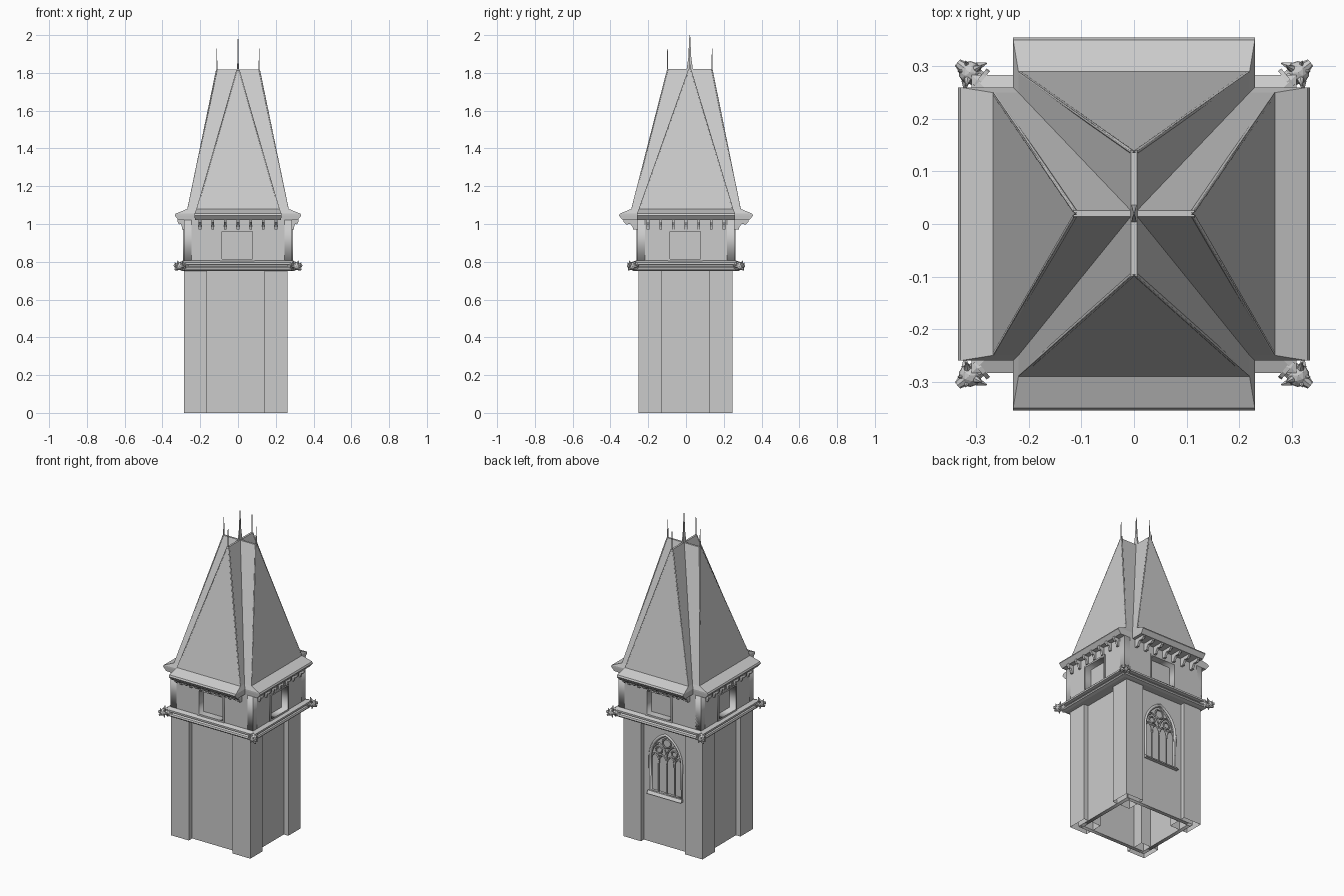
import bpy, bmesh, math
from mathutils import Matrix, Vector

if "Cube" in bpy.data.objects:
    bpy.data.objects.remove(bpy.data.objects["Cube"])

T, R = Matrix.Translation, Matrix.Rotation


def mesh_obj(name, bm, normals=True):
    if normals:
        bmesh.ops.recalc_face_normals(bm, faces=bm.faces)
    me = bpy.data.meshes.new(name)
    bm.to_mesh(me)
    bm.free()
    ob = bpy.data.objects.new(name, me)
    bpy.context.collection.objects.link(ob)
    return ob


def loft(bm, rings, caps=True):
    """Stack of rectangles (half x, half y, z, centre x, centre y)."""
    loops = []
    for hx, hy, z, cx, cy in rings:
        loops.append([bm.verts.new((cx + sx * hx, cy + sy * hy, z))
                      for sx, sy in ((-1, -1), (1, -1), (1, 1), (-1, 1))])
    for a, b in zip(loops, loops[1:]):
        for i in range(4):
            j = (i + 1) % 4
            bm.faces.new((a[i], a[j], b[j], b[i]))
    if caps:
        bm.faces.new(loops[0][::-1])
        bm.faces.new(loops[-1])


def curve_obj(name, lines, matrix, extrude=0, bevel=0, flat=True):
    """Poly lines (pts, cyclic) as a filled plate with holes or as square bars."""
    cu = bpy.data.curves.new(name, 'CURVE')
    cu.dimensions = '2D' if flat else '3D'
    cu.fill_mode = 'BOTH' if flat else 'FULL'
    cu.extrude, cu.bevel_depth, cu.bevel_resolution = extrude, bevel, 0
    for pts, cyc in lines:
        sp = cu.splines.new('POLY')
        sp.points.add(len(pts) - 1)
        for p, q in zip(sp.points, pts):
            p.co = (*q, 1) if len(q) == 3 else (*q, 0, 1)
        sp.use_cyclic_u = cyc
    ob = bpy.data.objects.new(name, cu)
    bpy.context.collection.objects.link(ob)
    ob.matrix_world = matrix
    bpy.ops.object.select_all(action='DESELECT')
    ob.select_set(True)
    bpy.context.view_layer.objects.active = ob
    bpy.ops.object.convert(target='MESH')
    return bpy.context.object


def rect(x0, x1, z0, z1):
    return [(x0, z0), (x1, z0), (x1, z1), (x0, z1)]


def arch(cx, w, base, spring, apex, n=8):
    """Pointed arch outline from lower right over the apex to lower left."""
    rise = apex - spring
    r = (w * w + rise * rise) / (2 * w)
    end = math.atan2(rise, r - w)
    half = [(w - r + r * math.cos(end * i / n), spring + r * math.sin(end * i / n)) for i in range(n + 1)]
    pts = [(w, base)] + half + [(-x, z) for x, z in half[-2::-1]] + [(-w, base)]
    return [(cx + x, z) for x, z in pts]


def face_matrix(k, d, cx=0, cy=0):
    """Plane on side k (front, right, back, left) at distance d."""
    return T((cx, cy, 0)) @ R(k * math.pi / 2, 4, 'Z') @ T((0, -d, 0)) @ R(math.pi / 2, 4, 'X')


# corner piers of the lower storey (open underneath)
bm = bmesh.new()
for cx in (-.225, .2):
    for cy in (-.19, .185):
        loft(bm, [(.061, .061, 0, cx, cy), (.061, .061, .755, cx, cy)], caps=False)
mesh_obj("corner_piers", bm)

# recessed lower walls; the back one has the arched opening
HX, HY, CX = .2725, .2475, -.0125
for k in range(4):
    w, d = (HX, HY) if k % 2 == 0 else (HY, HX)
    lines = [(rect(-w + .035, w - .035, 0, .755), True)]
    if k == 2:
        lines.append((arch(0, .108, .32, .53, .69), True))
    curve_obj("lower_wall", lines, face_matrix(k, d - .042, CX), extrude=.012)

# tracery window in the back wall
wm = face_matrix(2, HY - .032, CX)
curve_obj("window_glass", [(arch(0, .112, .315, .53, .695), True)], face_matrix(2, HY - .052, CX))
curve_obj("window_frame", [(arch(0, .11, .318, .53, .692), True)], wm, bevel=.01, flat=False)
bars = [([(x, .32), (x, .55)], False) for x in (-.054, 0, .054)]
bars += [(arch(x, .026, .5, .515, .555, 5), False) for x in (-.081, -.027, .027, .081)]
bars += [(arch(x, .052, .53, .545, .625, 6), False) for x in (-.052, .052)]
for x, z, r in ((-.053, .58, .02), (.053, .58, .02), (0, .635, .028)):
    bars.append(([(x + r * math.cos(a * math.pi / 6), z + r * math.sin(a * math.pi / 6)) for a in range(12)], True))
curve_obj("window_tracery", bars, T((0, -.008, 0)) @ wm, bevel=.005, flat=False)
bm = bmesh.new()
loft(bm, [(.118, .016, .305, CX, .222), (.118, .008, .322, CX, .218)])
mesh_obj("window_sill", bm)

# moulded string course
bm = bmesh.new()
loft(bm, [(.285 + o, .26 + o, z, 0, 0) for o, z in
          ((0, .75), (.018, .755), (.022, .762), (.018, .771), (.006, .776),
           (.006, .782), (.024, .786), (.024, .797), (0, .806))])
mesh_obj("string_course", bm)

# upper storey walls with square openings, frames and recessed panels
UX, UY = .285, .258
for k in range(4):
    w, d = (UX, UY) if k % 2 == 0 else (UY, UX)
    c = -.004
    hole = rect(c - .082, c + .082, .815, .96)
    curve_obj("upper_wall", [(rect(-w, w, .80, 1.03), True), (hole, True)], face_matrix(k, d - .02), extrude=.02)
    curve_obj("opening_frame", [(rect(c - .092, c + .092, .805, .97), True), (hole, True)],
              face_matrix(k, d), extrude=.005)
    curve_obj("opening_panel", [(rect(c - .09, c + .09, .81, .97), True)], face_matrix(k, d - .041))

# curved corbels under the eaves
for k in range(4):
    d, reach = (UY, .072) if k % 2 == 0 else (UX, .034)
    bm = bmesh.new()
    prof = [(-.005, 1.025), (reach, 1.025), (reach, 1.01), (reach * .8, .998), (reach * .5, 1.0),
            (reach * .35, .985), (reach * .3, .972), (-.005, .97)]
    pts = []
    for i in range(-3, 4):
        f = [bm.verts.new((i * .067 - .007, -d - a, z)) for a, z in prof]
        face = bm.faces.new(f)
        ext = bmesh.ops.extrude_face_region(bm, geom=[face])['geom']
        bmesh.ops.translate(bm, vec=(.014, 0, 0), verts=[g for g in ext if isinstance(g, bmesh.types.BMVert)])
    bm.transform(R(k * math.pi / 2, 4, 'Z'))
    mesh_obj("eave_corbels", bm)

# two crossing steep hipped roofs, each with a flared eave
CY = .02
bm = bmesh.new()
loft(bm, [(.228, .335, 1.02, 0, 0), (.23, .355, 1.045, 0, 0), (.23, .35, 1.055, 0, 0),
          (.22, .29, 1.08, 0, 0), (.006, .12, 1.82, 0, CY)])
mesh_obj("roof_front_to_back", bm)
bm = bmesh.new()
loft(bm, [(.315, .258, 1.02, 0, 0), (.335, .26, 1.045, 0, 0), (.33, .26, 1.055, 0, 0),
          (.268, .25, 1.08, 0, 0), (.115, .006, 1.819, 0, CY)])
mesh_obj("roof_side_to_side", bm)

# thin ribs along the hips
ribs = []
for sx in (-1, 1):
    for sy in (-1, 1):
        ribs.append(([(sx * .217, sy * .287, 1.08), (sx * .005, CY + sy * .118, 1.817)], False))
        ribs.append(([(sx * .265, sy * .247, 1.08), (sx * .113, CY + sy * .005, 1.817)], False))
curve_obj("hip_ribs", ribs, Matrix(), bevel=.004, flat=False)

# finials on the crossing and on the ridge ends
bm = bmesh.new()
loft(bm, [(.005, .017, 1.815, 0, CY), (.003, .008, 1.88, 0, CY), (.001, .002, 2.0, 0, CY)])
for x, y in ((-.112, CY), (.112, CY), (0, CY - .118), (0, CY + .118)):
    loft(bm, [(.003, .003, 1.81, x, y), (.0012, .0012, 1.93, x, y)])
mesh_obj("finials", bm)

# beast heads on the four corners of the string course, modelled along +x
def cone(bm, p, q, r1, r2, seg=8):
    p, q = Vector(p), Vector(q)
    m = T((p + q) / 2) @ (q - p).to_track_quat('Z', 'Y').to_matrix().to_4x4()
    bmesh.ops.create_cone(bm, cap_ends=True, segments=seg, radius1=r1, radius2=r2, depth=(q - p).length, matrix=m)


for sx in (-1, 1):
    for sy in (-1, 1):
        bm = bmesh.new()
        cone(bm, (-.025, 0, 0), (.012, 0, 0), .018, .018, 10)
        cone(bm, (-.002, 0, 0), (.006, 0, 0), .026, .026, 12)
        bmesh.ops.create_icosphere(bm, subdivisions=2, radius=.022, matrix=T((.026, 0, 0)))
        cone(bm, (.03, 0, .004), (.056, 0, .002), .015, .008)
        cone(bm, (.03, 0, -.01), (.052, 0, -.018), .011, .005)
        for s in (-1, 1):
            cone(bm, (.022, s * .012, .012), (.016, s * .024, .03), .008, .001, 6)
            cone(bm, (.022, s * .018, 0), (.012, s * .034, -.004), .009, .001, 6)
            cone(bm, (.04, s * .008, .01), (.046, s * .012, .02), .005, .001, 6)
            cone(bm, (.024, s * .014, -.012), (.022, s * .022, -.025), .007, .001, 6)
        bm.transform(T((sx * .292, sy * .272, .777)) @ R(math.atan2(sy * .8, sx), 4, 'Z'))
        mesh_obj("corner_beast_head", bm)
